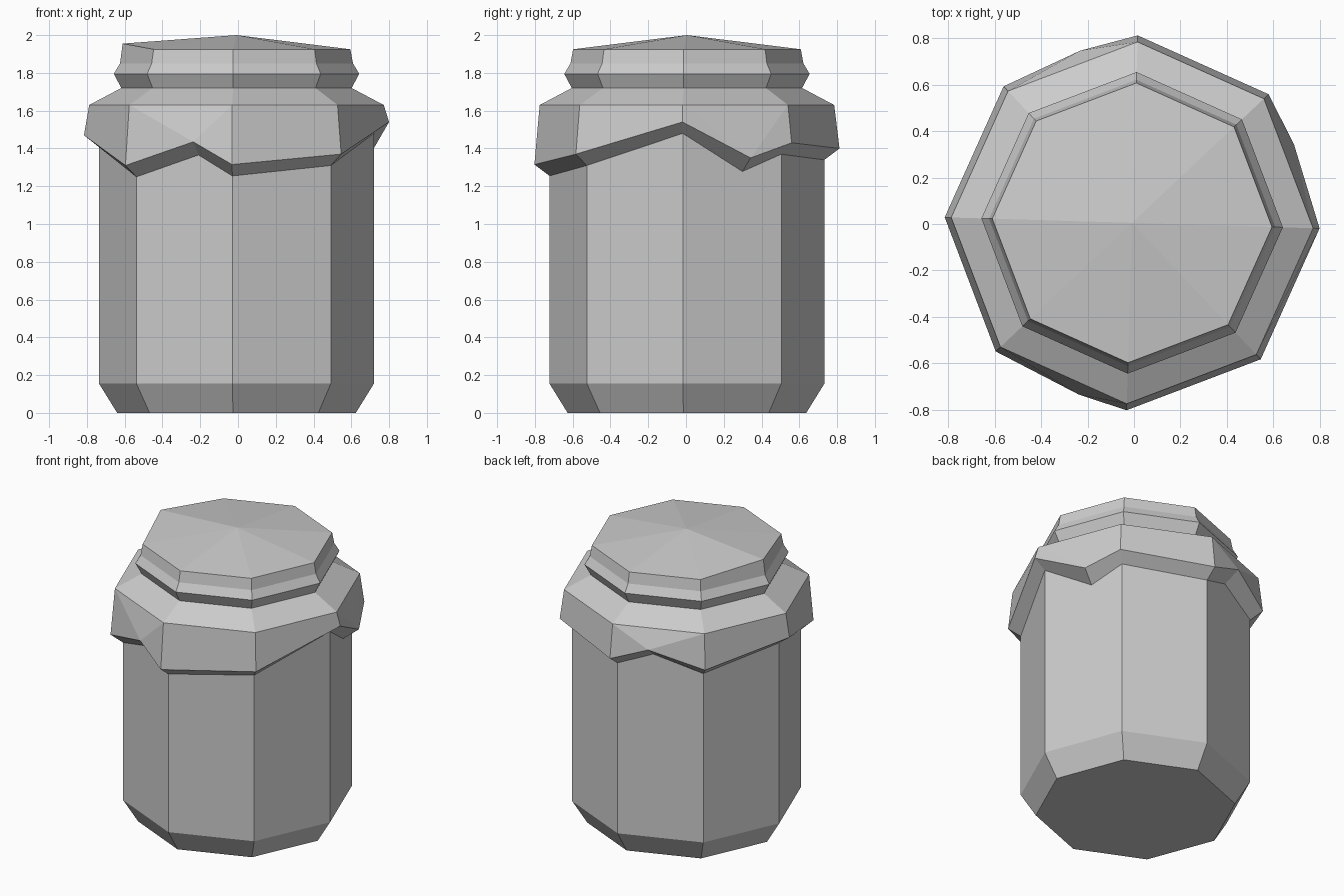
import bpy, bmesh
from math import cos, sin, radians

if "Cube" in bpy.data.objects:
    bpy.data.objects.remove(bpy.data.objects["Cube"])

CX, CY, TWIST = -0.008, 0.005, -1.7   # slight hand-made offset and twist


def polar(r, deg, z):
    a = radians(deg + TWIST)
    return (CX + r * cos(a), CY + r * sin(a), z)


def ring(bm, r, z):
    return [bm.verts.new(polar(r, i * 45, z)) for i in range(8)]


def lathe(bm, profile):
    rings = [ring(bm, r, z) for r, z in profile]
    for a, b in zip(rings, rings[1:]):
        for i in range(8):
            j = (i + 1) % 8
            bm.faces.new((a[i], a[j], b[j], b[i]))
    return rings


def finish(bm, name):
    bmesh.ops.recalc_face_normals(bm, faces=bm.faces)
    me = bpy.data.meshes.new(name)
    bm.to_mesh(me)
    bm.free()
    ob = bpy.data.objects.new(name, me)
    bpy.context.collection.objects.link(ob)
    return ob


# Jar body with chamfered base; its top is hidden under the cloth
bm = bmesh.new()
rings = lathe(bm, [(0.632, 0), (0.728, 0.155), (0.728, 1.58)])
bm.faces.new(rings[0])
bm.faces.new(rings[-1])
finish(bm, "jar_body")

# Cloth cover: tied neck, lid band and a shallow pointed top
bm = bmesh.new()
rings = lathe(bm, [(0.78, 1.63), (0.61, 1.72), (0.65, 1.795),
                   (0.617, 1.85), (0.603, 1.925)])
rim = rings[-1]
rim[4].co.z = 1.955
apex = bm.verts.new((CX, CY, 2.0))
for i in range(8):
    bm.faces.new((rim[i], rim[(i + 1) % 8], apex))

# Uneven hanging skirt: hem heights at the corners, extra points between some
hem_z = [1.54, 1.43, 1.40, 1.39, 1.47, 1.31, 1.315, 1.37]
extra = {0: (27.5, 1.35), 2: (108.5, 1.50), 5: (254.5, 1.435)}
top = rings[0]
outer = [bm.verts.new(polar(0.808, i * 45, z)) for i, z in enumerate(hem_z)]
inner = [bm.verts.new(polar(0.726, i * 45, z - 0.062)) for i, z in enumerate(hem_z)]
for i in range(8):
    j = (i + 1) % 8
    if i in extra:
        deg, z = extra[i]
        m = bm.verts.new(polar(0.775, deg, z))
        n = bm.verts.new(polar(0.675, deg, z - 0.072))
        bm.faces.new((top[i], m, top[j]))
        bm.faces.new((top[i], outer[i], m))
        bm.faces.new((top[j], m, outer[j]))
        bm.faces.new((outer[i], inner[i], n, m))
        bm.faces.new((m, n, inner[j], outer[j]))
    else:
        bm.faces.new((top[i], outer[i], outer[j], top[j]))
        bm.faces.new((outer[i], inner[i], inner[j], outer[j]))
finish(bm, "cloth_cover")
